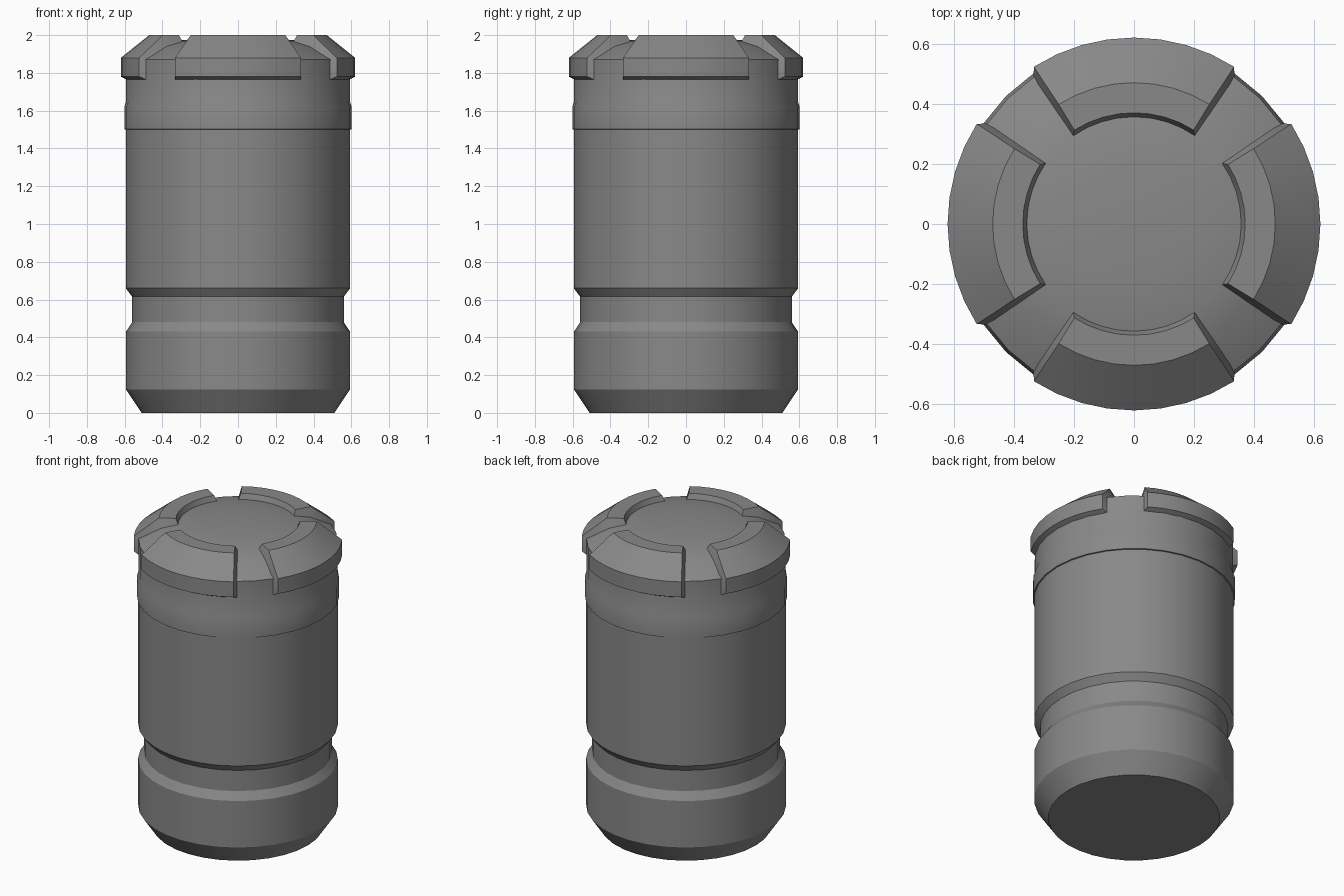
import bpy
import bmesh
from math import sin, cos, pi, radians

cube = bpy.data.objects.get("Cube")
if cube:
    bpy.data.objects.remove(cube, do_unlink=True)

grey = bpy.data.materials.new("mid grey")
grey.use_nodes = True
COLOUR = (0.25, 0.25, 0.25, 1)
grey.diffuse_color = COLOUR
grey.node_tree.nodes["Principled BSDF"].inputs["Base Color"].default_value = COLOUR


def finish(bm, name):
    bmesh.ops.recalc_face_normals(bm, faces=bm.faces)
    mesh = bpy.data.meshes.new(name)
    bm.to_mesh(mesh)
    bm.free()
    mesh.materials.append(grey)
    obj = bpy.data.objects.new(name, mesh)
    bpy.context.collection.objects.link(obj)
    bpy.ops.object.select_all(action='DESELECT')
    obj.select_set(True)
    bpy.context.view_layer.objects.active = obj
    bpy.ops.object.shade_smooth_by_angle(angle=radians(30))
    return obj


def lathe(name, profile, sides=32):
    """Turn a (radius, height) profile that starts and ends on the axis."""
    bm = bmesh.new()
    verts = [bm.verts.new((r, 0, z)) for r, z in profile]
    edges = [bm.edges.new(pair) for pair in zip(verts, verts[1:])]
    bmesh.ops.spin(bm, geom=verts + edges, cent=(0, 0, 0), axis=(0, 0, 1),
                   angle=2 * pi, steps=sides, use_merge=True)
    bmesh.ops.remove_doubles(bm, verts=bm.verts, dist=0.0005)
    return finish(bm, name)


def clamp(name, direction, steps=8):
    """Curved raised block whose ends flare out towards the body."""
    # (radius, height, half angle) round the section: outer skin, then inner
    section = [(0.585, 1.762, 34.8), (0.62, 1.78, 32.5), (0.62, 1.88, 32.5),
               (0.47, 2.0, 32.2), (0.37, 2.0, 32.4),
               (0.352, 1.955, 35.2), (0.45, 1.93, 35), (0.585, 1.86, 34.8)]
    bm = bmesh.new()
    rings = []
    for i in range(steps + 1):
        t = 2 * i / steps - 1
        ring = []
        for r, z, half in section:
            a = direction + t * radians(half)
            ring.append(bm.verts.new((r * cos(a), r * sin(a), z)))
        rings.append(ring)
    n = len(section)
    for p, q in zip(rings, rings[1:]):
        for j in range(n):
            k = (j + 1) % n
            bm.faces.new((p[j], p[k], q[k], q[j]))
    # sloping end faces
    for e in (rings[0], rings[-1]):
        bm.faces.new((e[0], e[1], e[2], e[7]))
        bm.faces.new((e[7], e[2], e[3], e[6]))
        bm.faces.new((e[6], e[3], e[4], e[5]))
    return finish(bm, name)


# Canister: chamfered foot, groove, swollen band and domed lid
lathe("canister_body", [
    (0, 0), (0.51, 0), (0.594, 0.125),
    (0.594, 0.43), (0.56, 0.48), (0.56, 0.615), (0.594, 0.66),
    (0.594, 1.5), (0.602, 1.502), (0.602, 1.62), (0.592, 1.65),
    (0.592, 1.87), (0.46, 1.94), (0.35, 1.968), (0.2, 1.982), (0, 1.988)])

# Four lid clamps
for i, side in enumerate(("left", "back", "right", "front")):
    clamp("lid_clamp_" + side, i * pi / 2)
